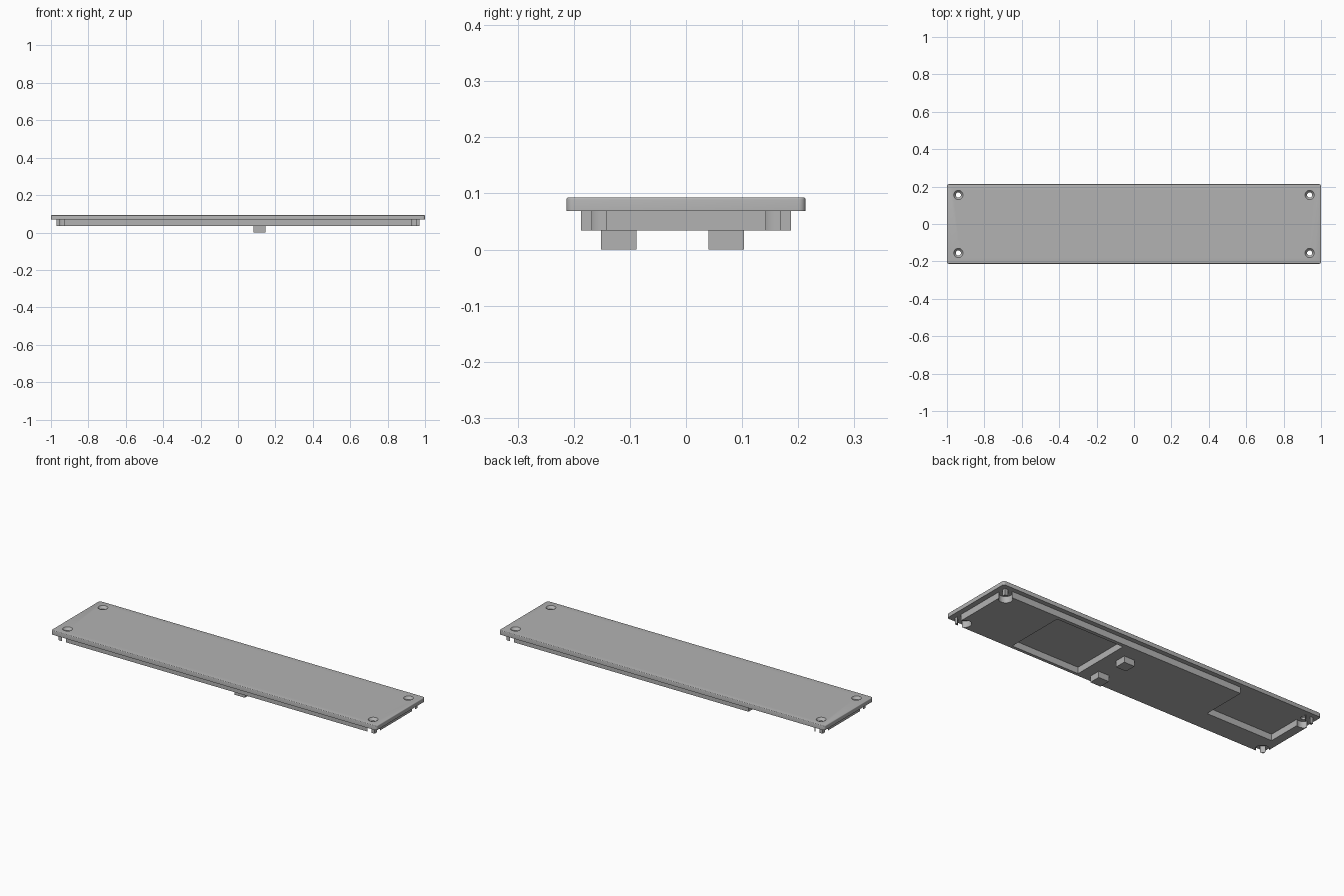
import bpy
import bmesh
from mathutils import Matrix, Vector

if "Cube" in bpy.data.objects:
    bpy.data.objects.remove(bpy.data.objects["Cube"], do_unlink=True)

grey = bpy.data.materials.new("plain_grey")
grey.use_nodes = True
colour = (0.45, 0.45, 0.45, 1)
grey.diffuse_color = colour
grey.node_tree.nodes["Principled BSDF"].inputs["Base Color"].default_value = colour

PLATE_BOTTOM, PLATE_TOP = 0.069, 0.093
SLAB_BOTTOM = 0.034
SCREW_X, SCREW_Y = 0.939, 0.155
corners = [(sx * SCREW_X, sy * SCREW_Y) for sx in (-1, 1) for sy in (-1, 1)]


def finish(name, bm):
    mesh = bpy.data.meshes.new(name)
    bm.to_mesh(mesh)
    bm.free()
    mesh.materials.append(grey)
    ob = bpy.data.objects.new(name, mesh)
    bpy.context.collection.objects.link(ob)
    return ob


def box_bm(low, high):
    low, high = Vector(low), Vector(high)
    bm = bmesh.new()
    place = Matrix.Translation((low + high) / 2) @ Matrix.Diagonal((high - low).to_4d())
    bmesh.ops.create_cube(bm, size=1, matrix=place)
    return bm


def box(name, low, high):
    return finish(name, box_bm(low, high))


def cone(name, x, y, z0, z1, r0, r1):
    bm = bmesh.new()
    bmesh.ops.create_cone(bm, cap_ends=True, segments=40, radius1=r0, radius2=r1,
                          depth=z1 - z0, matrix=Matrix.Translation((x, y, (z0 + z1) / 2)))
    return finish(name, bm)


def activate(ob):
    bpy.ops.object.select_all(action="DESELECT")
    ob.select_set(True)
    bpy.context.view_layer.objects.active = ob


def cut(ob, cutter):
    activate(ob)
    mod = ob.modifiers.new("cut", "BOOLEAN")
    mod.operation, mod.solver, mod.object = "DIFFERENCE", "EXACT", cutter
    bpy.ops.object.modifier_apply(modifier=mod.name)
    bpy.data.objects.remove(cutter, do_unlink=True)


def smooth(ob):
    activate(ob)
    bpy.ops.object.shade_smooth_by_angle(angle=0.6)


# Cover plate with rounded corners and a softened top edge
bm = box_bm((-1, -0.213, PLATE_BOTTOM), (1, 0.213, PLATE_TOP))
upright = [e for e in bm.edges if abs(e.verts[0].co.z - e.verts[1].co.z) > 0.01]
bmesh.ops.bevel(bm, geom=upright, offset=0.012, segments=5, profile=0.5, affect="EDGES")
top_rim = [e for e in bm.edges if all(v.co.z > PLATE_TOP - 0.001 for v in e.verts)]
bmesh.ops.bevel(bm, geom=top_rim, offset=0.004, segments=3, profile=0.5, affect="EDGES")
plate = finish("cover_plate", bm)

# Countersunk screw holes
for x, y in corners:
    cut(plate, cone("hole_cutter", x, y, 0.05, 0.11, 0.0135, 0.0135))
    cut(plate, cone("countersink_cutter", x, y, 0.079, PLATE_TOP + 0.001, 0.0135, 0.0258))
smooth(plate)

# Locating slab underneath, with round reliefs at the screws
slab = box("locating_slab", (-0.971, -0.187, SLAB_BOTTOM), (0.971, 0.187, PLATE_BOTTOM))
for x, y in corners:
    cut(slab, cone("relief_cutter", x, y, 0.02, 0.08, 0.0345, 0.0345))

# Closed pocket, and a second pocket open to the back
cut(slab, box("pocket_cutter", (0.21, -0.17, 0.02), (0.625, 0.167, 0.08)))
cut(slab, box("open_pocket_cutter", (-0.922, -0.065, 0.02), (-0.515, 0.25, 0.08)))
smooth(slab)

# Two support feet
for name, y in (("front_foot", -0.12), ("back_foot", 0.072)):
    box(name, (0.084, y - 0.0315, 0), (0.148, y + 0.0315, SLAB_BOTTOM))
